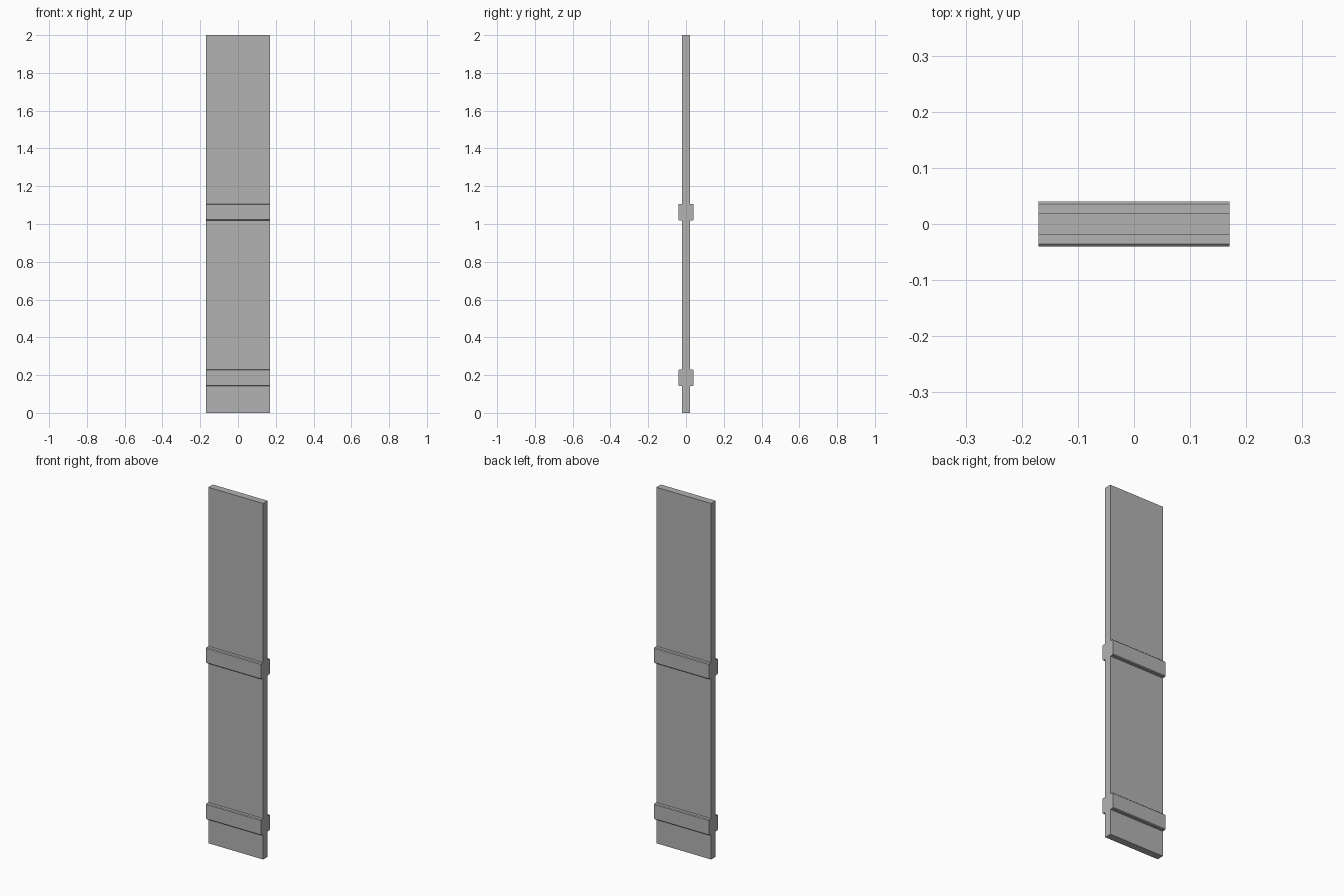
import bpy
import bmesh

cube = bpy.data.objects.get("Cube")
if cube:
    bpy.data.objects.remove(cube, do_unlink=True)

WIDTH = 0.34

grey = bpy.data.materials.new("plain grey")
grey.use_nodes = True
colour = (0.45, 0.45, 0.45, 1)
grey.diffuse_color = colour
grey.node_tree.nodes["Principled BSDF"].inputs["Base Color"].default_value = colour


def extrude_profile(name, profile):
    """Extrude a closed (y, z) outline across the full width."""
    bm = bmesh.new()
    face = bm.faces.new([bm.verts.new((-WIDTH / 2, y, z)) for y, z in profile])
    extruded = bmesh.ops.extrude_face_region(bm, geom=[face])
    verts = [v for v in extruded["geom"] if isinstance(v, bmesh.types.BMVert)]
    bmesh.ops.translate(bm, verts=verts, vec=(WIDTH, 0, 0))
    bmesh.ops.recalc_face_normals(bm, faces=bm.faces)
    mesh = bpy.data.meshes.new(name)
    bm.to_mesh(mesh)
    bm.free()
    mesh.materials.append(grey)
    obj = bpy.data.objects.new(name, mesh)
    bpy.context.collection.objects.link(obj)


def box_outline(half_depth, low, high, chamfer=0):
    """Rectangle outline, optionally with cut corners."""
    d, c = half_depth, chamfer
    if not c:
        return [(-d, low), (d, low), (d, high), (-d, high)]
    return [(-d + c, low), (d - c, low), (d, low + c), (d, high - c),
            (d - c, high), (-d + c, high), (-d, high - c), (-d, low + c)]


# Upright board
extrude_profile("board", box_outline(0.02, 0, 2))

# Chamfered battens wrapping front and back
for name, middle in (("lower_batten", 0.186), ("upper_batten", 1.063)):
    extrude_profile(name, box_outline(0.04, middle - 0.044, middle + 0.044, 0.004))
